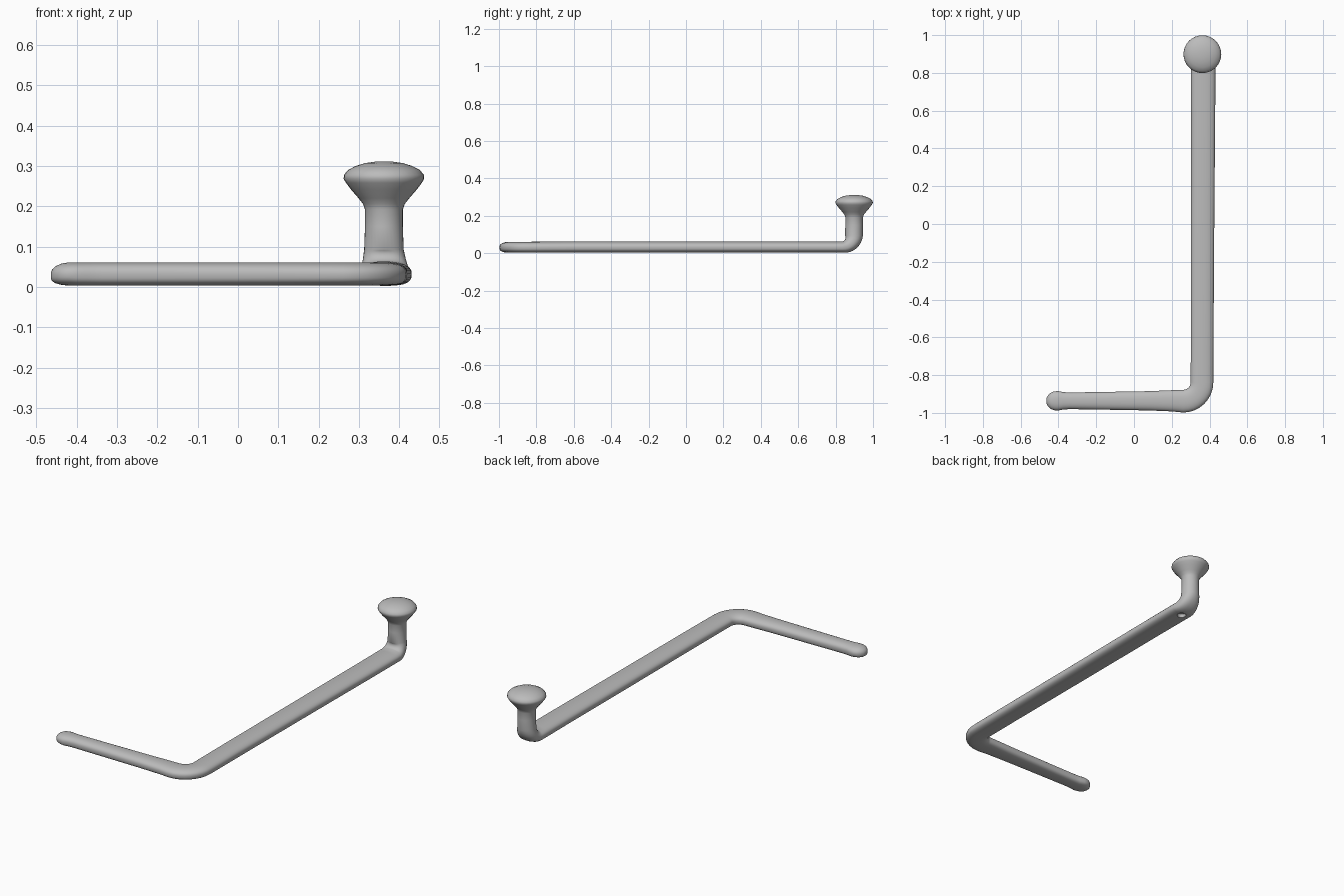
import bpy
import bmesh
from math import sin, cos, pi, copysign
from mathutils import Vector

SIDES = 32

cube = bpy.data.objects.get("Cube")
if cube:
    bpy.data.objects.remove(cube)

grey = bpy.data.materials.new("metal grey")
grey.use_nodes = True
colour = (0.5, 0.5, 0.5, 1)
grey.diffuse_color = colour
grey.node_tree.nodes["Principled BSDF"].inputs["Base Color"].default_value = colour


def ring(bm, centre, across, up, width, height, lower, upper):
    """One cross-section: half sizes, with squareness below and above."""
    verts = []
    for i in range(SIDES):
        a = 2 * pi * i / SIDES
        power = 2 / (upper if sin(a) >= 0 else lower)
        u = copysign(abs(cos(a)) ** power, cos(a)) * width
        v = copysign(abs(sin(a)) ** power, sin(a)) * height
        verts.append(bm.verts.new(Vector(centre) + across * u + up * v))
    return verts


X, Y, Z = Vector((1, 0, 0)), Vector((0, 1, 0)), Vector((0, 0, 1))
bm = bmesh.new()
rings = []


def add(*args):
    rings.append(ring(bm, *args))


# Short arm, starting with its rounded bulb end
for a in (8, 22, 40, 60, 80):
    t = a * pi / 180
    add((-0.412 - 0.053 * cos(t), -0.936, 0.027 + 0.005 * sin(t)), -Y, Z,
        0.051 * sin(t), 0.029 * sin(t) ** 0.7, 2.6, 2.2)
for x, y, w in ((-0.4, -0.936, 0.051), (-0.375, -0.936, 0.046), (-0.34, -0.936, 0.044),
                (-0.15, -0.936, 0.047), (0.08, -0.936, 0.051), (0.2, -0.936, 0.056)):
    add((x, y, 0.032), -Y, Z, w, 0.029, 3, 2.3)

# Flat corner between the arms
for i in range(9):
    t = i * pi / 16
    centre = Vector((0.26 + 0.1 * sin(t), -0.838 - 0.1 * cos(t), 0.032))
    add(centre, X * sin(t) - Y * cos(t), Z, 0.06, 0.029, 3, 2.3)

# Long arm
for y, x, w in ((-0.6, 0.361, 0.06), (0, 0.363, 0.062), (0.6, 0.366, 0.064), (0.8, 0.366, 0.065)):
    add((x, y, 0.033), X, Z, w, 0.03, 3, 2.3)

# Bend rising into the post
for i in range(9):
    f = i / 8
    t = f * pi / 2
    add((0.366 - 0.004 * f, 0.838 + 0.06 * sin(t), 0.093 - 0.06 * cos(t)),
        X, Z * cos(t) - Y * sin(t),
        0.065 - 0.016 * f, 0.03 + 0.018 * f, 3 - f, 2.3 - 0.3 * f)

# Post and mushroom-shaped knob
for z, r in ((0.15, 0.047), (0.192, 0.047), (0.206, 0.052), (0.22, 0.063), (0.242, 0.082),
             (0.258, 0.094), (0.268, 0.1), (0.278, 0.099), (0.29, 0.089), (0.3, 0.07),
             (0.307, 0.047), (0.311, 0.02)):
    add((0.362, 0.899, z), X, -Y, r, r, 2, 2)

for a, b in zip(rings, rings[1:]):
    for i in range(SIDES):
        j = (i + 1) % SIDES
        bm.faces.new((a[i], a[j], b[j], b[i]))
bm.faces.new(rings[0])
bm.faces.new(rings[-1])
bmesh.ops.recalc_face_normals(bm, faces=bm.faces)

mesh = bpy.data.meshes.new("bent_handle")
bm.to_mesh(mesh)
bm.free()
handle = bpy.data.objects.new("bent_handle", mesh)
bpy.context.collection.objects.link(handle)
mesh.materials.append(grey)

# Small dimple under the post
bpy.ops.mesh.primitive_cone_add(vertices=24, radius1=0.032, radius2=0.018, depth=0.04,
                                location=(0.365, 0.83, 0))
cutter = bpy.context.object
cutter.name = "dimple_cutter"
cutter.data.materials.append(grey)
cutter.hide_render = True
cutter.hide_set(True)
dimple = handle.modifiers.new("dimple", "BOOLEAN")
dimple.object = cutter
dimple.operation = "DIFFERENCE"
dimple.solver = "EXACT"

bpy.ops.object.select_all(action="DESELECT")
bpy.context.view_layer.objects.active = handle
handle.select_set(True)
bpy.ops.object.modifier_apply(modifier="dimple")
bpy.data.objects.remove(cutter)
bpy.ops.object.shade_smooth_by_angle(angle=0.8)
